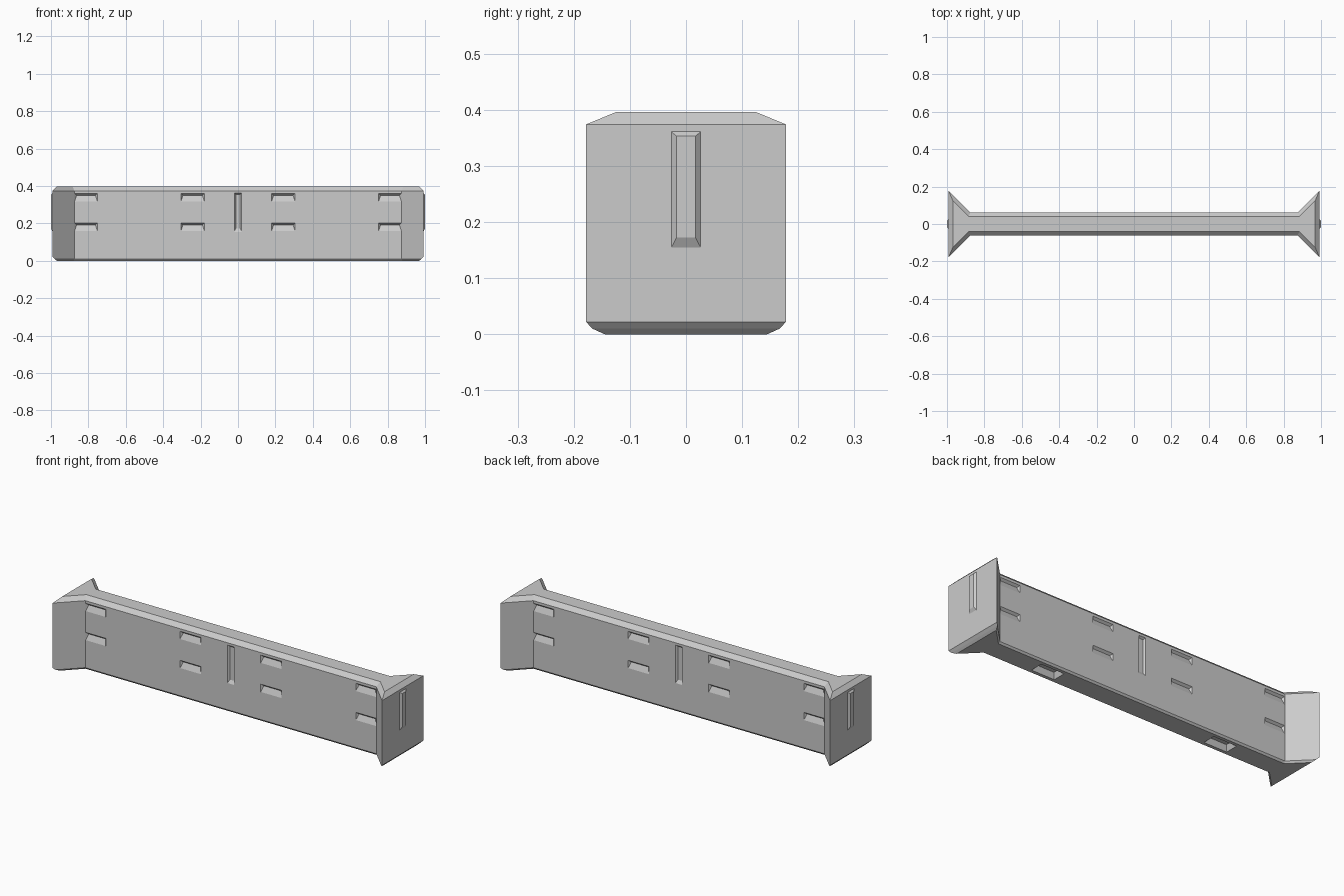
import bpy, bmesh
from math import pi, sqrt
from mathutils import Matrix, Vector

if "Cube" in bpy.data.objects:
    bpy.data.objects.remove(bpy.data.objects["Cube"], do_unlink=True)

END, TIP, WALL = 0.991, 0.178, 0.062

grey = bpy.data.materials.new("plain grey")
grey.use_nodes = True
grey.diffuse_color = (0.6, 0.6, 0.6, 1)
grey.node_tree.nodes["Principled BSDF"].inputs["Base Color"].default_value = (0.6, 0.6, 0.6, 1)


def loft(bm, rings):
    """Closed solid through equal-length rings of points."""
    loops = [[bm.verts.new(p) for p in ring] for ring in rings]
    n = len(loops[0])
    faces = [bm.faces.new(loops[0]), bm.faces.new(loops[-1])]
    for a, b in zip(loops, loops[1:]):
        for i in range(n):
            j = (i + 1) % n
            faces.append(bm.faces.new((a[i], a[j], b[j], b[i])))
    bmesh.ops.recalc_face_normals(bm, faces=faces)


def finish(bm, name):
    mesh = bpy.data.meshes.new(name)
    bm.to_mesh(mesh)
    bm.free()
    mesh.materials.append(grey)
    obj = bpy.data.objects.new(name, mesh)
    bpy.context.collection.objects.link(obj)
    return obj


def footprint(end_inset, side_inset, z):
    """Straight wall that flares at 45 degrees into wide ends."""
    x = END - end_inset
    slant = side_inset * sqrt(2)
    tip = (x, TIP - end_inset - slant)
    y = WALL - side_inset
    root = (y + END - TIP + slant, y)
    quarter = [tip, root]
    half = quarter + [(-a, b) for a, b in reversed(quarter)]
    return [Vector((a, b, z)) for a, b in half + [(-a, -b) for a, b in half]]


def plug(bm, frame, u, v, bevel, depth, overlap):
    """Tapered block; bevel is the inset at (sides, bottom, top)."""
    s, lo, hi = bevel

    def ring(d, k):
        u0, u1, v0, v1 = u[0] + s * k, u[1] - s * k, v[0] + lo * k, v[1] - hi * k
        return [frame @ Vector(p) for p in
                ((u0, v0, d), (u1, v0, d), (u1, v1, d), (u0, v1, d))]
    loft(bm, [ring(-overlap, 0), ring(0, 0), ring(depth, 1)])


turns = [Matrix.Rotation(a, 4, "Z") for a in (0, pi)]
# Frames take (across, up, depth) to model space
into_wall = Matrix(((1, 0, 0, 0), (0, 0, 1, -WALL), (0, 1, 0, 0), (0, 0, 0, 1)))
out_of_end = Matrix(((0, 0, 1, END), (1, 0, 0, 0), (0, 1, 0, 0), (0, 0, 0, 1)))

# Wall body with chamfered top and bottom
bm = bmesh.new()
loft(bm, [footprint(0.022, 0.008, 0), footprint(0.011, 0, 0.01),
          footprint(0, 0, 0.022), footprint(0, 0, 0.374),
          footprint(0.022, 0.022, 0.396)])
wall = finish(bm, "wall_body")

# Recess cutters: grip notches and centre slot on both faces, pockets below
bm = bmesh.new()
for turn in turns:
    frame = turn @ into_wall
    plug(bm, frame, (-0.02, 0.02), (0.155, 0.361), (0.008, 0.017, 0.008), 0.01, 0.01)
    for top in (0.36, 0.202):
        for span in ((0.18, 0.305), (0.752, 0.873)):
            for u in (span, (-span[1], -span[0])):
                plug(bm, frame, u, (top - 0.042, top), (0.01, 0.03, 0.01), 0.012, 0.01)
    plug(bm, turn, (0.46, 0.6), (-0.036, 0.036), (0.012, 0.012, 0.012), 0.03, 0.02)
cutter = finish(bm, "recess_cutter")
cutter.hide_render = True

cut = wall.modifiers.new("recesses", "BOOLEAN")
cut.operation = "DIFFERENCE"
cut.solver = "EXACT"
cut.object = cutter
bpy.context.view_layer.update()
carved = wall.evaluated_get(bpy.context.evaluated_depsgraph_get())
mesh = bpy.data.meshes.new_from_object(carved)
wall.modifiers.clear()
wall.data = mesh
bpy.data.objects.remove(cutter, do_unlink=True)

# Locking rib on each end
for turn, side in zip(turns, ("left", "right")):
    bm = bmesh.new()
    plug(bm, turn @ out_of_end, (-0.026, 0.026), (0.155, 0.361),
         (0.009, 0.017, 0.008), 0.009, 0.004)
    finish(bm, side + "_end_rib")
